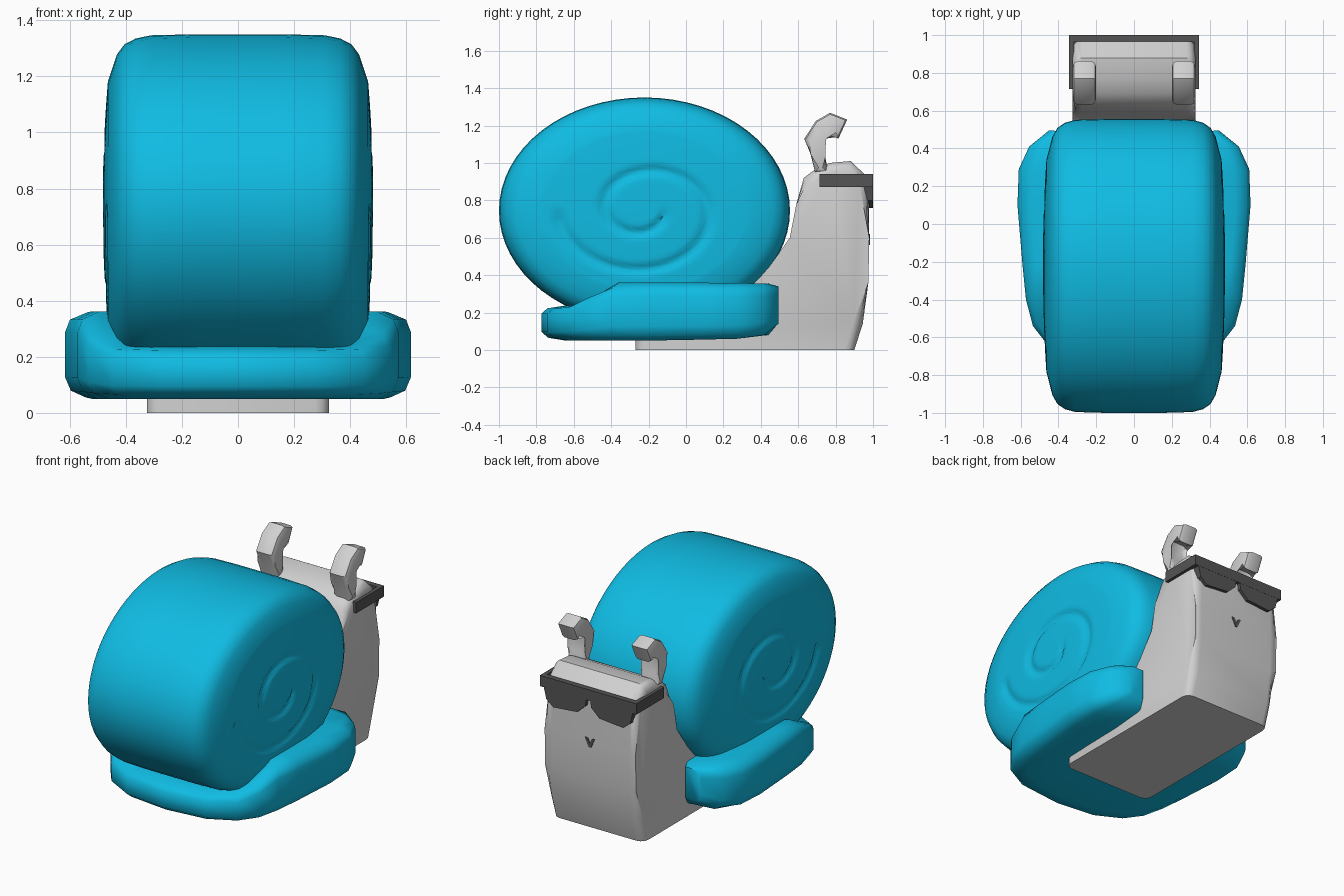
import bpy, bmesh, math

if "Cube" in bpy.data.objects:
    bpy.data.objects.remove(bpy.data.objects["Cube"])


def material(name, rgb):
    m = bpy.data.materials.new(name)
    m.diffuse_color = (*rgb, 1)
    m.use_nodes = True
    m.node_tree.nodes["Principled BSDF"].inputs["Base Color"].default_value = m.diffuse_color
    return m


BLUE = material("shell blue", (0.005, 0.50, 0.77))
GREY = material("skin light grey", (0.64, 0.64, 0.64))
DARK = material("glasses dark grey", (0.09, 0.09, 0.09))


def finish(bm, name, mat, angle=40):
    bmesh.ops.recalc_face_normals(bm, faces=bm.faces)
    me = bpy.data.meshes.new(name)
    bm.to_mesh(me)
    bm.free()
    ob = bpy.data.objects.new(name, me)
    bpy.context.collection.objects.link(ob)
    me.materials.append(mat)
    bpy.ops.object.select_all(action='DESELECT')
    ob.select_set(True)
    bpy.context.view_layer.objects.active = ob
    bpy.ops.object.shade_smooth_by_angle(angle=math.radians(angle))
    return ob


def loft(bm, rings, cap=True):
    rs = [[bm.verts.new(p) for p in ring] for ring in rings]
    n = len(rs[0])
    for a, b in zip(rs, rs[1:]):
        for i in range(n):
            j = (i + 1) % n
            bm.faces.new((a[i], a[j], b[j], b[i]))
    if cap:
        bm.faces.new(rs[0])
        bm.faces.new(rs[-1])


def prism_x(name, prof, x0, x1, mat, bevel=0.0, segs=2):
    """Extrude a (y, z) outline along x and round its side edges above the ground."""
    bm = bmesh.new()
    loft(bm, [[(x, y, z) for y, z in prof] for x in (x0, x1)])
    if bevel:
        es = [e for e in bm.edges
              if abs(e.verts[0].co.x - e.verts[1].co.x) < 1e-5
              and max(v.co.z for v in e.verts) > 0.01]
        bmesh.ops.bevel(bm, geom=es, offset=bevel, segments=segs, profile=0.5, affect='EDGES')
    return finish(bm, name, mat)


def plate_y(name, outline, y0, y1, mat):
    """Extrude an (x, z) outline along y."""
    bm = bmesh.new()
    loft(bm, [[(x, y, z) for x, z in outline] for y in (y0, y1)])
    return finish(bm, name, mat, 30)


# Shell: elliptical lathe about x, with a spiral groove pressed into both sides
CY, CZ, A, B, SEG = -0.222, 0.745, 0.778, 0.605, 64


def groove(r, t):
    turns = ((math.pi - t) / math.tau) % 1.0      # clockwise from the rear
    d = min(abs(r - (0.27 + 0.33 * (turns + k))) for k in (-1, 0))
    if r < 0.12 or r > 0.74:
        return 0
    return 0.018 * math.exp(-(d / 0.035) ** 2)


half = [(0.482 - 0.018 * (k / 24) ** 2, 0.02 + 0.70 * k / 24) for k in range(25)]
half += [(0.448, 0.80), (0.432, 0.88), (0.405, 0.94), (0.365, 0.975), (0.31, 0.994), (0.15, 1.0)]
profile = half + [(-x, r) for x, r in reversed(half)]
bm = bmesh.new()
rings = []
for x, r in profile:
    ring = []
    for i in range(SEG):
        t = math.tau * i / SEG
        gx = x - math.copysign(groove(r, t), x)
        ring.append((gx, CY + A * r * math.cos(t), CZ + B * r * math.sin(t)))
    rings.append(ring)
loft(bm, rings)
finish(bm, "shell", BLUE, 60)

# Shell rim: U-shaped cuff around the body (inner xy, outer xy, bottom, top)
stations = [
    (0.34, 0.49, 0.45, 0.495, 0.14, 0.34),
    (0.32, 0.44, 0.555, 0.41, 0.08, 0.355),
    (0.32, 0.22, 0.61, 0.29, 0.06, 0.358),
    (0.32, -0.05, 0.617, 0.10, 0.055, 0.36),
    (0.31, -0.18, 0.59, -0.22, 0.05, 0.362),
    (0.29, -0.24, 0.572, -0.40, 0.05, 0.362),
    (0.24, -0.26, 0.535, -0.54, 0.05, 0.30),
    (0.16, -0.26, 0.45, -0.65, 0.05, 0.245),
    (0.08, -0.26, 0.28, -0.74, 0.05, 0.24),
    (0.0, -0.26, 0.0, -0.772, 0.05, 0.24),
]
section = [(0, 0), (0.75, 0), (0.93, 0.08), (1, 0.24), (1, 0.76), (0.94, 0.91), (0.72, 1), (0, 1)]
rings = [[(xi + (xo - xi) * u, yi + (yo - yi) * u, b + (t - b) * w) for u, w in section]
         for xi, yi, xo, yo, b, t in stations]
rings += [[(-x, y, z) for x, y, z in r] for r in reversed(rings[:-1])]
bm = bmesh.new()
loft(bm, rings)
finish(bm, "shell_rim", BLUE, 60)

# Body: foot, neck and head in one side profile
prism_x("body", [(-0.27, 0), (0.90, 0), (0.945, 0.14), (0.975, 0.36), (0.98, 0.60), (0.975, 0.92),
                 (0.88, 1.01), (0.77, 1.00), (0.69, 0.965), (0.63, 0.92), (0.59, 0.78),
                 (0.555, 0.60), (0.49, 0.42), (0.38, 0.30), (0.20, 0.20), (-0.27, 0.10)],
        -0.325, 0.325, GREY, 0.05, 3)

# Eye stalks, glasses arms and lenses in mirrored pairs
stalk = [(0.69, 0.95), (0.665, 1.05), (0.632, 1.13), (0.695, 1.225), (0.77, 1.268), (0.862, 1.232),
         (0.815, 1.13), (0.735, 1.165), (0.722, 1.12), (0.745, 1.03), (0.76, 0.95)]
lens = [(0.015, 0.88), (0.02, 0.83), (0.08, 0.775), (0.25, 0.76), (0.30, 0.80), (0.32, 0.88)]
for side, s in (("right", 1), ("left", -1)):
    prism_x("eye_stalk_" + side, stalk, s * 0.2, s * 0.325, GREY, 0.025, 2)
    prism_x("glasses_arm_" + side, [(0.715, 0.872), (1.0, 0.872), (1.0, 0.942), (0.715, 0.942)],
            s * 0.318, s * 0.345, DARK)
    plate_y("lens_" + side, [(s * x, z) for x, z in lens], 0.955, 0.999, DARK)

# Glasses top bar
plate_y("glasses_bar", [(-0.345, 0.872), (0.345, 0.872), (0.345, 0.942), (-0.345, 0.942)],
        0.965, 1.0, DARK)

# Small V-shaped mouth
plate_y("mouth", [(-0.035, 0.62), (-0.015, 0.62), (0, 0.59), (0.015, 0.62), (0.035, 0.62),
                  (0.008, 0.562), (-0.008, 0.562)], 0.976, 0.985, DARK)
